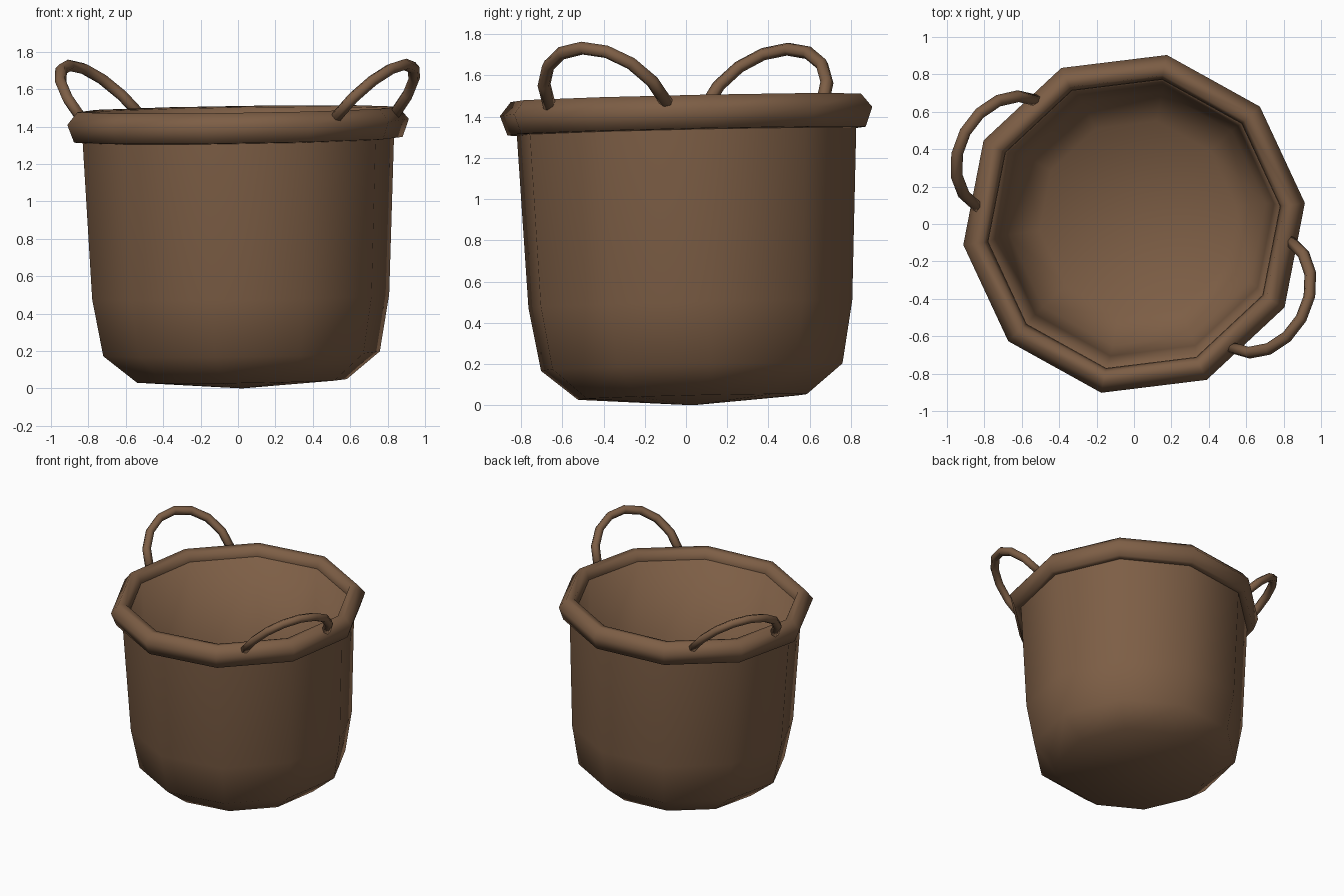
import bpy, bmesh, math
from mathutils import Matrix, Vector

if "Cube" in bpy.data.objects:
    bpy.data.objects.remove(bpy.data.objects["Cube"])

brown = bpy.data.materials.new("brown")
brown.diffuse_color = (0.205, 0.112, 0.060, 1)
brown.use_nodes = True
brown.node_tree.nodes["Principled BSDF"].inputs["Base Color"].default_value = brown.diffuse_color

SIDES = 10
START = math.radians(7)
# The whole basket leans very slightly about the rim centre
PIVOT = Matrix.Translation((0, 0, 1.45))
LEAN = PIVOT @ Matrix.Rotation(0.022, 4, 'X') @ Matrix.Rotation(-0.015, 4, 'Y') @ PIVOT.inverted()


def finish(name, bm):
    bmesh.ops.remove_doubles(bm, verts=bm.verts[:], dist=1e-5)
    bmesh.ops.recalc_face_normals(bm, faces=bm.faces[:])
    bm.transform(LEAN)
    for f in bm.faces:
        f.smooth = True
    mesh = bpy.data.meshes.new(name)
    bm.to_mesh(mesh)
    bm.free()
    mesh.materials.append(brown)
    obj = bpy.data.objects.new(name, mesh)
    bpy.context.collection.objects.link(obj)


def bridge(bm, a, b):
    n = len(a)
    for i in range(n):
        bm.faces.new((a[i], a[(i + 1) % n], b[(i + 1) % n], b[i]))


def lathe(name, profile, closed=False):
    bm = bmesh.new()
    rings = []
    for r, z in profile:
        rings.append([bm.verts.new((r * math.cos(START + i * math.tau / SIDES),
                                    r * math.sin(START + i * math.tau / SIDES), z))
                      for i in range(SIDES)])
    for a, b in zip(rings, rings[1:]):
        bridge(bm, a, b)
    if closed:
        bridge(bm, rings[-1], rings[0])
    finish(name, bm)


def handle(name, angle, steps=9, sides=6, radius=0.032):
    # Half-ellipse arch leaning outward from the rim
    out = Vector((math.cos(angle), math.sin(angle), 0))
    side = Vector((-out.y, out.x, 0))
    normal = side.cross(Vector((out.x * 0.25, out.y * 0.25, 0.27))).normalized()
    bm = bmesh.new()
    rings = []
    for k in range(steps):
        t = math.pi * k / (steps - 1)
        s = math.sin(t)
        centre = side * 0.325 * math.cos(t) + out * (0.777 + 0.25 * s)
        centre.z = 1.455 + 0.275 * s
        tangent = side * -0.325 * math.sin(t) + out * 0.25 * math.cos(t)
        tangent.z = 0.275 * math.cos(t)
        across = tangent.normalized().cross(normal)
        rings.append([bm.verts.new(centre + radius * (normal * math.cos(a) + across * math.sin(a)))
                      for a in (math.tau * i / sides for i in range(sides))])
    for a, b in zip(rings, rings[1:]):
        bridge(bm, a, b)
    bm.faces.new(rings[0])
    bm.faces.new(rings[-1])
    finish(name, bm)


# Thick-walled body: outside going up, inside coming back down
lathe("basket_body", [(0, 0.0), (0.565, 0.04), (0.745, 0.185), (0.80, 0.49), (0.84, 1.36),
                      (0.84, 1.42), (0.785, 1.42), (0.74, 0.50), (0.69, 0.22), (0.53, 0.10), (0, 0.06)])

# Rolled rim
lathe("rim", [(0.825, 1.325), (0.885, 1.33), (0.92, 1.425), (0.865, 1.492),
              (0.81, 1.485), (0.785, 1.41)], closed=True)

# Two opposite handles
handle("handle_right", math.radians(-29))
handle("handle_left", math.radians(151))
